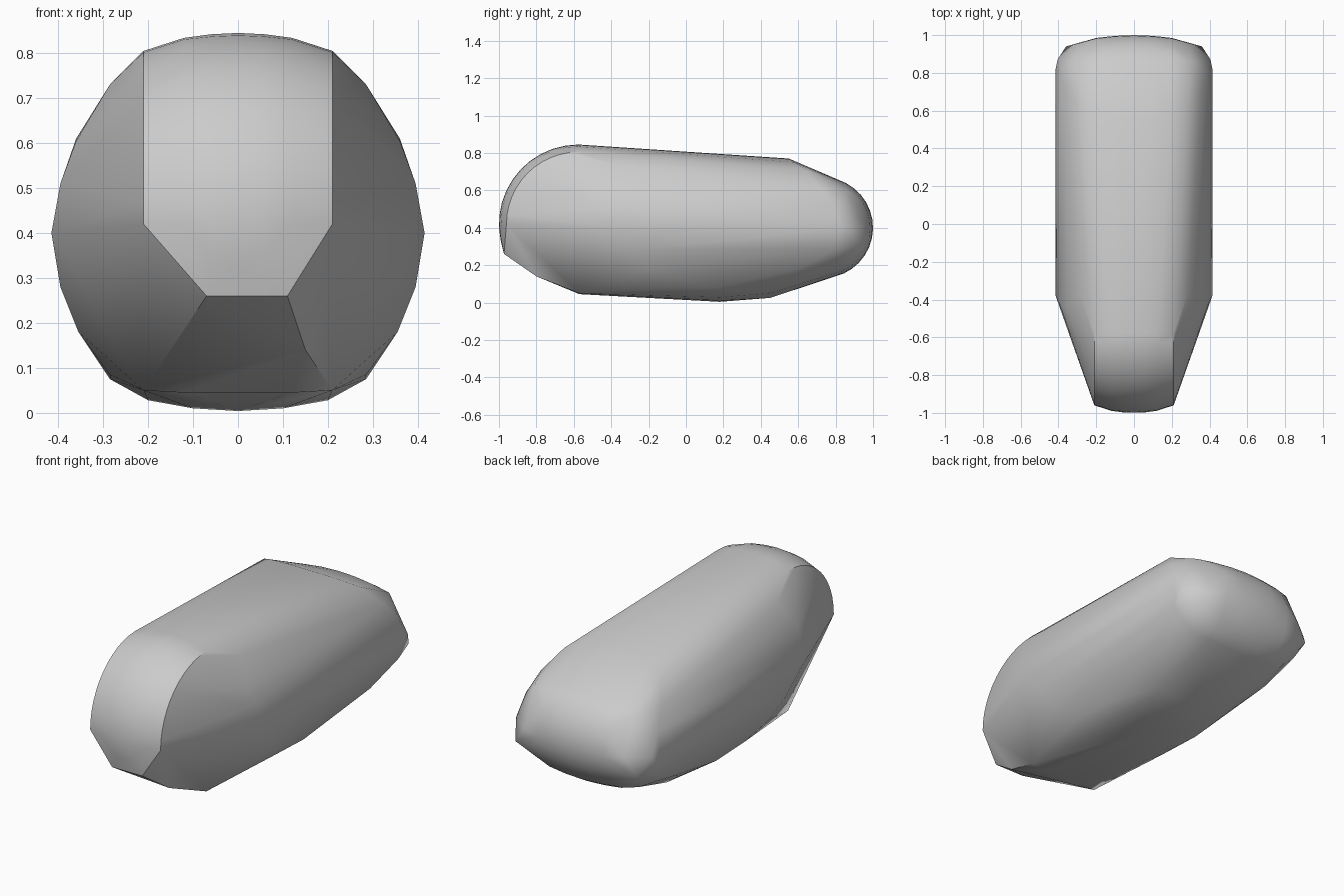
import bpy
import bmesh
from math import sin, cos, radians

cube = bpy.data.objects.get("Cube")
if cube:
    bpy.data.objects.remove(cube)

points = []


def mirrored(*pts):
    """Add points on both sides of the centre plane."""
    for x, y, z in pts:
        points.extend([(x, y, z), (-x, y, z)])


def arc(x, y, z, radius, start, end, direction):
    """Add a mirrored arc in the side plane, angles measured up from level."""
    for i in range(13):
        a = radians(start + (end - start) * i / 12)
        mirrored((x, y + direction * radius * cos(a), z + radius * sin(a)))


# Rounded nose, slightly crowned across its width
for x, radius, low in ((0, .425, -22), (.06, .422, -18), (.12, .414, 0), (.21, .385, 0)):
    arc(x, -.575, .42, radius, low, 90, -1)
points += [(.11, -.973, .26), (-.07, -.973, .26), (.15, -.8, .14)]
mirrored((.21, -.57, .05), (.12, -.57, .045))

# Top and flanks: each line runs from its front end to its rear end
mirrored((0, .55, .77), (.1, .555, .767), (.2, .58, .75),
         (.285, -.37, .73), (.285, .63, .715),
         (.36, -.44, .605), (.36, .72, .61),
         (.395, -.42, .51), (.395, .8, .51),
         (.415, -.38, .4), (.415, .82, .4),
         (.395, -.28, .28), (.395, .8, .29),
         (.355, -.2, .18), (.355, .62, .19))

# Rear cap
for x, radius in ((0, .27), (.1, .266), (.2, .255)):
    arc(x, .73, .4, radius, -65, 62, 1)
mirrored((.3, .955, .4), (.3, .86, .6), (.405, .87, .4), (.36, .94, .31))

# Belly
mirrored((0, .18, .004), (0, .45, .025), (.1, .18, .01),
         (.2, -.1, .04), (.2, .18, .028), (.2, .45, .05),
         (.285, -.1, .085), (.285, .15, .075), (.285, .45, .11), (.29, .82, .19))

bm = bmesh.new()
for p in points:
    bm.verts.new(p)
bmesh.ops.remove_doubles(bm, verts=bm.verts[:], dist=.001)
hull = bmesh.ops.convex_hull(bm, input=bm.verts[:])
inside = {g for g in hull["geom_interior"] + hull["geom_unused"]
          if isinstance(g, bmesh.types.BMVert)}
bmesh.ops.delete(bm, geom=list(inside), context='VERTS')
bmesh.ops.recalc_face_normals(bm, faces=bm.faces[:])

mesh = bpy.data.meshes.new("rounded_body")
bm.to_mesh(mesh)
bm.free()
body = bpy.data.objects.new("rounded_body", mesh)
bpy.context.collection.objects.link(body)

# Plain grey finish
grey = bpy.data.materials.new("plain_grey")
grey.use_nodes = True
colour = (.6, .6, .6, 1)
grey.diffuse_color = colour
grey.node_tree.nodes["Principled BSDF"].inputs["Base Color"].default_value = colour
mesh.materials.append(grey)

bpy.ops.object.select_all(action='DESELECT')
body.select_set(True)
bpy.context.view_layer.objects.active = body
bpy.ops.object.shade_smooth_by_angle(angle=radians(28))
